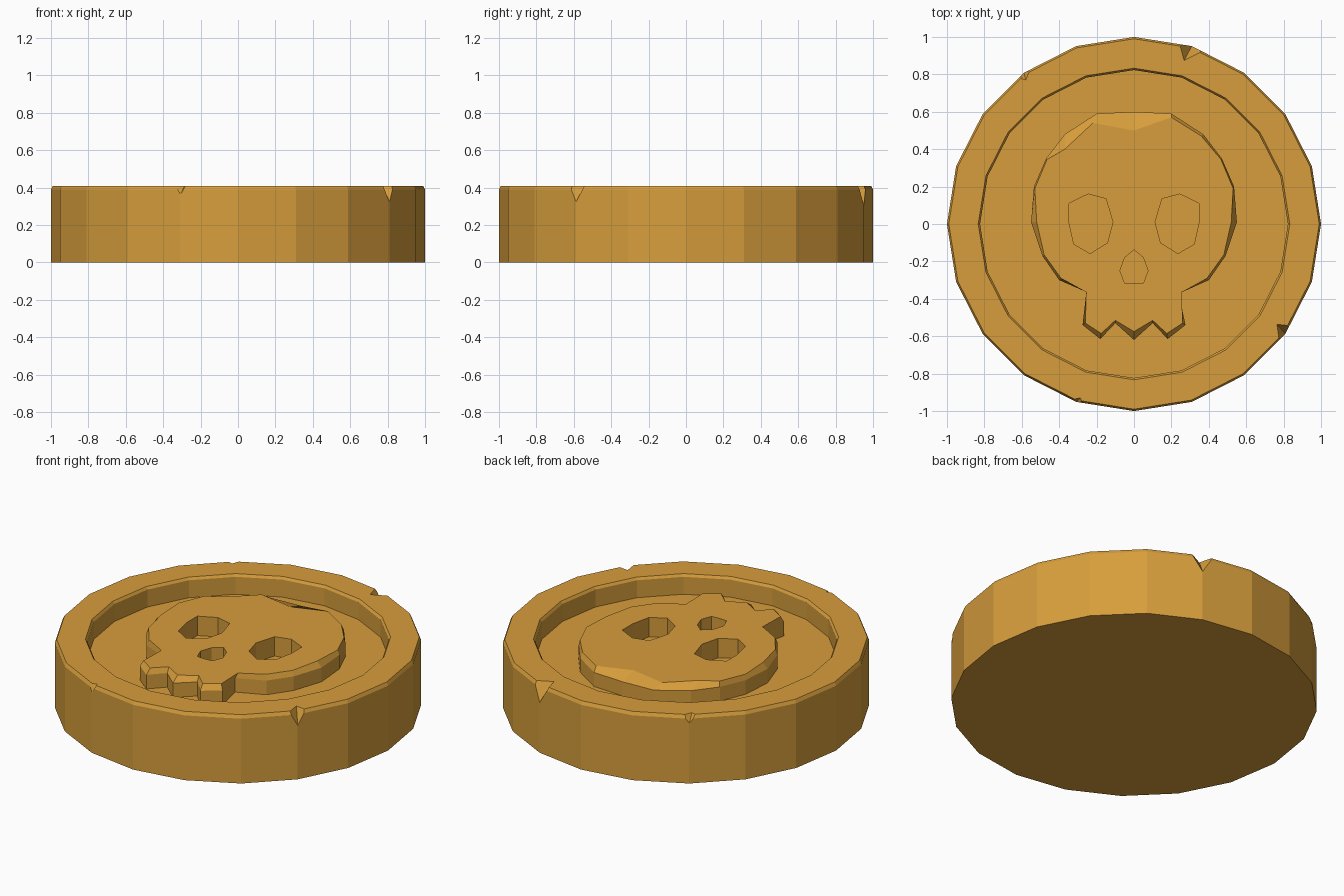
import bpy, bmesh
from math import sin, cos, pi, radians
from mathutils import Vector

if "Cube" in bpy.data.objects:
    bpy.data.objects.remove(bpy.data.objects["Cube"])

gold = bpy.data.materials.new("old_gold")
gold.use_nodes = True
colour = (0.68, 0.34, 0.045, 1)
gold.diffuse_color = colour
gold.node_tree.nodes["Principled BSDF"].inputs["Base Color"].default_value = colour

SIDES, TOP, FLOOR = 20, 0.41, 0.29


def finish(bm, name):
    bmesh.ops.recalc_face_normals(bm, faces=bm.faces)
    mesh = bpy.data.meshes.new(name)
    bm.to_mesh(mesh)
    bm.free()
    mesh.materials.append(gold)
    ob = bpy.data.objects.new(name, mesh)
    bpy.context.collection.objects.link(ob)
    return ob


def bridge(bm, low, high):
    n = len(low)
    for i in range(n):
        j = (i + 1) % n
        bm.faces.new((low[i], low[j], high[j], high[i]))


def polar(r, degrees, z):
    a = radians(degrees)
    return Vector((r * cos(a), r * sin(a), z))


# Coin body: thick disc with a bevelled rim and a sunken face
bm = bmesh.new()
profile = [(1, 0), (1, 0.39), (0.99, TOP), (0.833, TOP), (0.823, 0.395), (0.823, FLOOR)]
rings = [[bm.verts.new(polar(r, 360 * i / SIDES, z)) for i in range(SIDES)] for r, z in profile]
for low, high in zip(rings, rings[1:]):
    bridge(bm, low, high)
bm.faces.new(rings[0])
bm.faces.new(rings[-1])
coin = finish(bm, "coin_body")

# Rim chips: angle, half width in degrees, inward reach, depth
bm = bmesh.new()
for angle, half, reach, depth in [(-36, 3, 0.07, 0.09), (72, 4, 0.09, 0.11),
                                  (126, 2.5, 0.04, 0.05), (-108, 2, 0.03, 0.05)]:
    hull = [polar(1 - reach, angle + 1, TOP + 0.005),
            polar(1, angle - half, TOP), polar(1, angle + half, TOP),
            polar(1.003, angle, TOP - depth), polar(1.1, angle, TOP),
            polar(1.02, angle, TOP + 0.1)]
    bmesh.ops.convex_hull(bm, input=[bm.verts.new(p) for p in hull])
cutter = finish(bm, "chip_cutter")
cutter.hide_render = True
cut = coin.modifiers.new("chips", "BOOLEAN")
cut.operation = "DIFFERENCE"
cut.solver = "EXACT"
cut.object = cutter
bpy.context.view_layer.objects.active = coin
coin.select_set(True)
bpy.ops.object.modifier_apply(modifier="chips")
bpy.data.objects.remove(cutter)


def mirrored(half):
    """Close a right-hand outline whose ends lie on the centre line."""
    return half + [(-x, y) for x, y in half[-2:0:-1]]


# Skull outlines: base edge and worn top edge, crown to chin
base = mirrored([(0, 0.6), (0.2, 0.59), (0.37, 0.48), (0.47, 0.35), (0.535, 0.2),
                 (0.55, 0.01), (0.49, -0.17), (0.4, -0.3), (0.24, -0.37),
                 (0.275, -0.54), (0.18, -0.615), (0.1, -0.53), (0, -0.62)])
worn = mirrored([(0, 0.5), (0.2, 0.57), (0.36, 0.47), (0.465, 0.345), (0.53, 0.19),
                 (0.52, 0.01), (0.48, -0.165), (0.39, -0.29), (0.255, -0.365),
                 (0.26, -0.53), (0.175, -0.585), (0.1, -0.515), (0, -0.575)])
worn[-2] = (-0.37, 0.4)
worn[-1] = (-0.22, 0.54)
eye = [(0.348, 0.11), (0.245, 0.16), (0.15, 0.135), (0.113, 0.01),
       (0.142, -0.1), (0.235, -0.158), (0.322, -0.107), (0.348, 0.01)]
nose = mirrored([(0, -0.138), (0.05, -0.18), (0.075, -0.25), (0.05, -0.315), (0, -0.318)])

bm = bmesh.new()


def ring(points, z):
    return [bm.verts.new((x, y, z)) for x, y in points]


# Skull relief: upright wall, worn bevel and a top pierced by eyes and nose
foot, shoulder, crown = ring(base, FLOOR), ring(base, TOP - 0.035), ring(worn, TOP - 0.003)
bridge(bm, foot, shoulder)
bridge(bm, shoulder, crown)
loops = [crown]
for hole in (eye, [(-x, y) for x, y in eye], nose):
    low, high = ring(hole, FLOOR), ring(hole, TOP - 0.003)
    bridge(bm, low, high)
    loops.append(high)
edges = [bm.edges.get((loop[i - 1], loop[i])) for loop in loops for i in range(len(loop))]
bmesh.ops.triangle_fill(bm, edges=edges, use_beauty=True, normal=(0, 0, 1))
finish(bm, "skull_relief")
